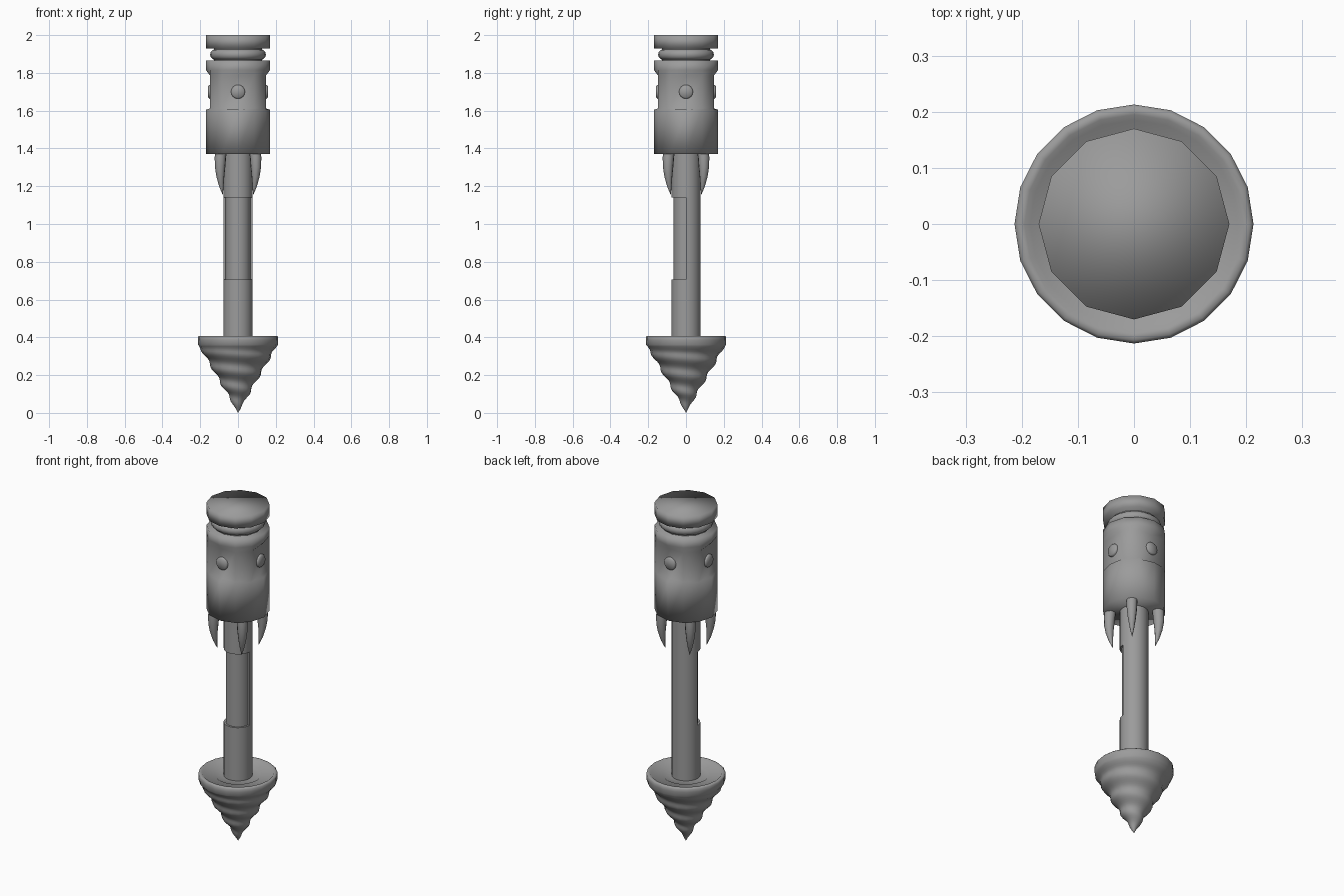
import bpy, bmesh, math
from mathutils import Vector

if "Cube" in bpy.data.objects:
    bpy.data.objects.remove(bpy.data.objects["Cube"])

grey = bpy.data.materials.new("mid_grey")
grey.use_nodes = True
colour = (0.33, 0.33, 0.33, 1)
grey.diffuse_color = colour
grey.node_tree.nodes["Principled BSDF"].inputs["Base Color"].default_value = colour


def finish(name, bm, sharp_angle=None):
    """Turn a bmesh into a smooth shaded object, keeping edges over sharp_angle."""
    bmesh.ops.recalc_face_normals(bm, faces=bm.faces)
    mesh = bpy.data.meshes.new(name)
    for face in bm.faces:
        face.smooth = True
    if sharp_angle:
        for edge in bm.edges:
            if edge.calc_face_angle(0) > math.radians(sharp_angle):
                edge.smooth = False
    bm.to_mesh(mesh)
    bm.free()
    mesh.materials.append(grey)
    obj = bpy.data.objects.new(name, mesh)
    bpy.context.collection.objects.link(obj)
    return obj


def loft(name, rings, sharp_angle=None):
    """Skin a list of equal-length rings of points and cap both ends."""
    bm = bmesh.new()
    loops = [[bm.verts.new(p) for p in ring] for ring in rings]
    n = len(loops[0])
    for low, high in zip(loops, loops[1:]):
        for i in range(n):
            j = (i + 1) % n
            bm.faces.new((low[i], low[j], high[j], high[i]))
    bm.faces.new(loops[0])
    bm.faces.new(loops[-1])
    return finish(name, bm, sharp_angle)


def circle(radius, z, sides, start=0.0, sweep=math.tau):
    count = sides if sweep == math.tau else sides + 1
    angles = [start + sweep * i / sides for i in range(count)]
    return [Vector((radius * math.cos(a), radius * math.sin(a), z)) for a in angles]


def lathe(name, profile, sides, sharp_angle=None):
    return loft(name, [circle(r, z, sides) for r, z in profile], sharp_angle)


# Top cap, neck and rounded neck ring
lathe("top_cap", [(0.17, 1.93), (0.17, 2.0)], 12)
lathe("neck", [(0.128, 1.85), (0.128, 1.94)], 12, 40)
ring = [(0.12 + 0.028 * math.sin(math.pi * i / 6), 1.897 - 0.028 * math.cos(math.pi * i / 6))
        for i in range(7)]
lathe("neck_ring", ring, 24, 60)

# Head with a flattened panel on each of its four sides
head_rings = []
for z, panel_radius in ((1.37, 0.17), (1.605, 0.17), (1.612, 0.145),
                        (1.785, 0.145), (1.815, 0.17), (1.865, 0.17)):
    points = circle(0.17, z, 12)
    for i in range(0, 12, 3):
        points[i] = Vector((points[i].x, points[i].y, 0)) * (panel_radius / 0.17)
        points[i].z = z
    head_rings.append(points)
loft("head", head_rings)

# Round button on every panel
for k, side in enumerate(("left", "back", "right", "front")):
    button = lathe(side + "_button", [(0.037, 0.12), (0.037, 0.151), (0.031, 0.158)], 16, 60)
    button.rotation_euler = (0, math.pi / 2, k * math.pi / 2)
    button.location.z = 1.7

# Curved claws under the head, on the diagonals: centre, half depth, half width, height
claw_path = ((0.127, 0.032, 0.030, 1.40), (0.132, 0.031, 0.030, 1.35),
             (0.134, 0.028, 0.027, 1.30), (0.132, 0.021, 0.021, 1.25),
             (0.125, 0.012, 0.012, 1.20), (0.114, 0.001, 0.001, 1.155))
for k, side in enumerate(("back_left", "back_right", "front_right", "front_left")):
    rings = [[(r + d * math.cos(a), w * math.sin(a), z)
              for a in (math.tau * i / 10 for i in range(10))]
             for r, d, w, z in claw_path]
    claw = loft(side + "_claw", rings, 60)
    claw.rotation_euler.z = math.pi / 4 + k * math.pi / 2

# Shaft, with its front half slimmer along the middle
lathe("lower_shaft", [(0.077, 0.35), (0.077, 0.705)], 24, 40)
lathe("upper_shaft", [(0.077, 1.14), (0.077, 1.45)], 24, 40)
lathe("grip_core", [(0.066, 0.69), (0.066, 1.16)], 24, 40)
loft("grip_back", [circle(0.077, z, 12, 0, math.pi) for z in (0.69, 1.16)], 40)

# Pointed drill tip with a spiral thread and a shallow dished top
SIDES, ROWS = 20, 40
PITCH = 0.09
rings = []
for row in range(ROWS + 1):
    z = 0.001 + 0.36 * row / ROWS
    taper = min(1, z / 0.1, (0.361 - z) / 0.04)
    points = []
    for i in range(SIDES):
        a = math.tau * i / SIDES
        turn = (z - 0.235) / PITCH + (a - math.pi) / math.tau
        r = 0.585 * z + 0.007 * taper * (math.cos(math.tau * turn) - 0.3)
        points.append((r * math.cos(a), r * math.sin(a), z))
    rings.append(points)
for r, z in ((0.213, 0.385), (0.213, 0.402), (0.207, 0.408), (0.195, 0.408),
             (0.185, 0.398), (0.127, 0.394), (0.122, 0.39), (0.05, 0.39)):
    rings.append(circle(r, z, SIDES))
loft("drill_tip", rings, 50)
